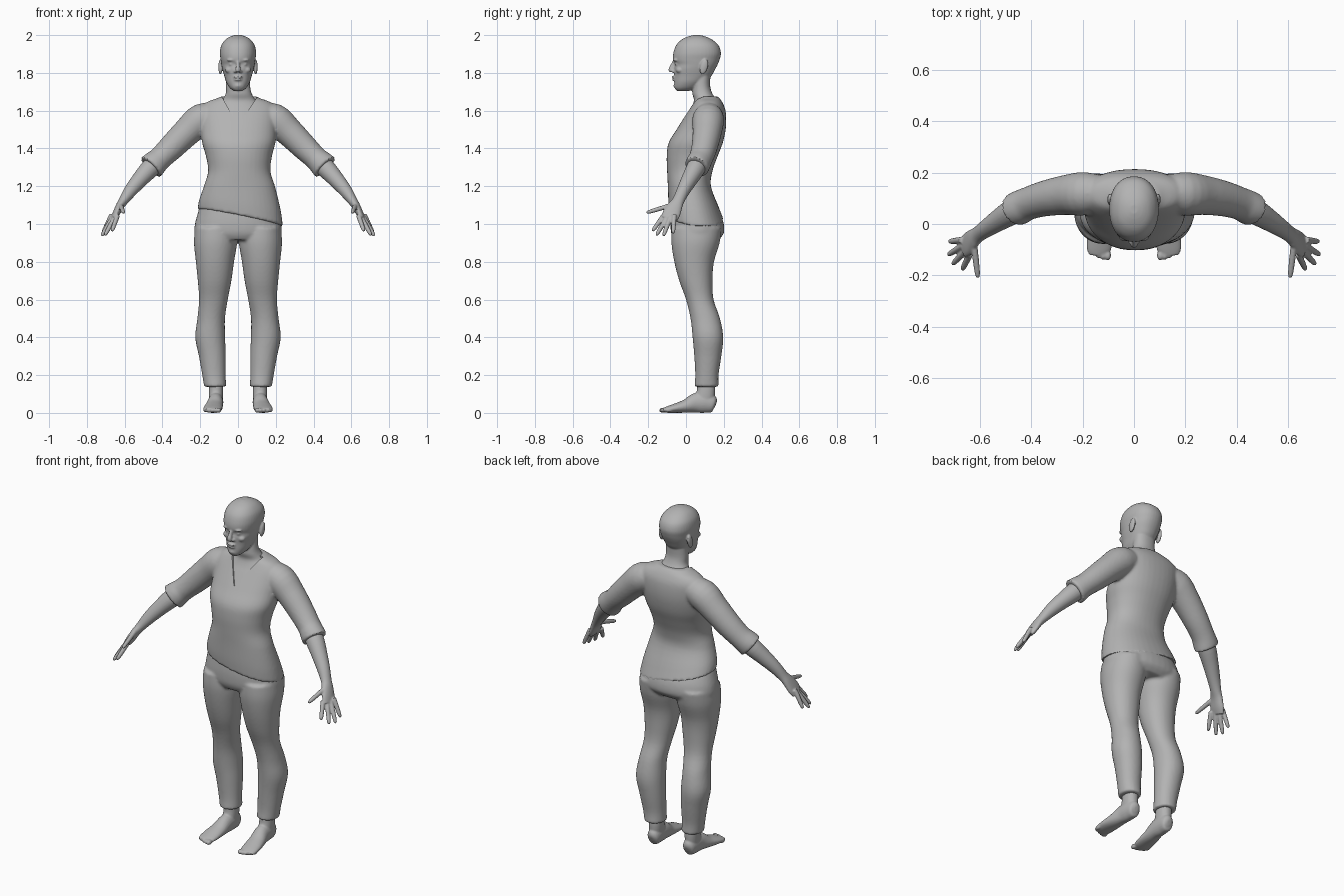
import bpy, bmesh, math
from mathutils import Vector, Matrix

grey = bpy.data.materials.new("soft_grey")
grey.diffuse_color = (0.45, 0.45, 0.45, 1)


def refine(rows, n=4):
    """Catmull-Rom interpolation between profile rows."""
    out = []
    for i in range(len(rows) - 1):
        a, b, c, d = (rows[max(0, min(len(rows) - 1, i + k))] for k in (-1, 0, 1, 2))
        for s in range(n):
            t = s / n
            out.append([0.5 * (2 * q + (r - p) * t + (2 * p - 5 * q + 4 * r - e) * t * t
                               + (3 * q - p - 3 * r + e) * t ** 3)
                        for p, q, r, e in zip(a, b, c, d)])
    return out + [list(rows[-1])]


def skin_rings(bm, rings, sides, power):
    """Bridge (centre, u, v) super-ellipse rings into a closed solid."""
    loops = []
    for centre, u, v in rings:
        loop = []
        for k in range(sides):
            a = 2 * math.pi * k / sides
            c, s = math.cos(a), math.sin(a)
            loop.append(bm.verts.new(centre + u * math.copysign(abs(c) ** (2 / power), c)
                                     + v * math.copysign(abs(s) ** (2 / power), s)))
        loops.append(loop)
    for lo, hi in zip(loops, loops[1:]):
        for k in range(sides):
            j = (k + 1) % sides
            bm.faces.new((lo[k], lo[j], hi[j], hi[k]))
    bm.faces.new(loops[0][::-1])
    bm.faces.new(loops[-1])


def stack(bm, rows, side=1, power=2.2, sides=40):
    """Level rings: z, centre x, front y, back y, half width."""
    skin_rings(bm, [(Vector((side * x, (f + b) / 2, z)), Vector((w, 0, 0)),
                     Vector((0, (b - f) / 2, 0))) for z, x, f, b, w in refine(rows)], sides, power)


def tube(bm, rows, side=1, ref=(0, 1, 0), sides=24):
    """Rings square to a path: x, y, z, radius along ref, other radius."""
    rows = refine([(side * r[0],) + tuple(r[1:]) for r in rows])
    pts = [Vector(r[:3]) for r in rows]
    rings = []
    for i, r in enumerate(rows):
        t = (pts[min(i + 1, len(pts) - 1)] - pts[max(i - 1, 0)]).normalized()
        u = Vector(ref)
        u = (u - t * u.dot(t)).normalized()
        rings.append((pts[i], u * r[3], t.cross(u) * r[4]))
    skin_rings(bm, rings, sides, 2)


def ball(bm, at, radii, tilt=0):
    m = Matrix.Translation(at) @ Matrix.Rotation(tilt, 4, 'X') @ Matrix.Diagonal((*radii, 1))
    bmesh.ops.create_uvsphere(bm, u_segments=16, v_segments=10, radius=1, matrix=m)


def finish(bm, name, voxel, smooth=3, cutter=None):
    """Fuse overlapping solids into one smooth surface."""
    bmesh.ops.recalc_face_normals(bm, faces=bm.faces[:])
    me = bpy.data.meshes.new(name)
    bm.to_mesh(me)
    bm.free()
    ob = bpy.data.objects.new(name, me)
    bpy.context.collection.objects.link(ob)
    rm = ob.modifiers.new("fuse", 'REMESH')
    rm.mode, rm.voxel_size = 'VOXEL', voxel
    sm = ob.modifiers.new("soften", 'SMOOTH')
    sm.factor, sm.iterations = 0.5, smooth
    if cutter:
        cut = ob.modifiers.new("neckline", 'BOOLEAN')
        cut.operation, cut.object, cut.solver = 'DIFFERENCE', cutter, 'EXACT'
    bpy.context.view_layer.update()
    ob.data = bpy.data.meshes.new_from_object(
        ob.evaluated_get(bpy.context.evaluated_depsgraph_get()))
    ob.modifiers.clear()
    ob.data.shade_smooth()
    ob.data.set_sharp_from_angle(angle=math.radians(45))
    ob.data.materials.clear()
    ob.data.materials.append(grey)
    return ob


# head, neck and upper chest
bm = bmesh.new()
stack(bm, [(1.46, .005, -.06, .17, .15), (1.52, .005, -.03, .18, .15), (1.58, .005, .006, .18, .15),
           (1.62, .005, .03, .18, .13), (1.655, .005, .042, .162, .09), (1.69, .004, .034, .14, .069),
           (1.73, 0, .035, .128, .064), (1.79, 0, .04, .13, .062)])
stack(bm, [(1.703, 0, -.045, .01, .02), (1.72, 0, -.06, .06, .043), (1.75, 0, -.062, .10, .062),
           (1.785, 0, -.062, .135, .073), (1.82, 0, -.064, .155, .083), (1.845, 0, -.06, .168, .088),
           (1.87, 0, -.069, .178, .092), (1.905, 0, -.067, .185, .096), (1.945, 0, -.053, .173, .089),
           (1.975, 0, -.025, .14, .068), (1.992, 0, .01, .105, .042), (2.0, 0, .04, .075, .015)])
tube(bm, [(0, -.06, 1.865, .008, .008), (0, -.07, 1.84, .01, .012),
          (0, -.08, 1.817, .014, .013), (0, -.078, 1.805, .01, .009)], ref=(1, 0, 0))
ball(bm, (0, -.064, 1.778), (.026, .012, .006))     # upper lip
ball(bm, (0, -.062, 1.764), (.022, .012, .006))     # lower lip
ball(bm, (0, -.052, 1.732), (.022, .014, .014))     # chin
for s in (-1, 1):
    ball(bm, (s * .014, -.066, 1.808), (.009, .012, .008))               # nostril
    ball(bm, (s * .034, -.052, 1.868), (.026, .016, .007))               # brow
    ball(bm, (s * .034, -.045, 1.845), (.015, .013, .008))               # eyelid
    ball(bm, (s * .045, -.032, 1.815), (.024, .022, .018))               # cheek
    ball(bm, (s * .093, .095, 1.832), (.011, .021, .042), -.25)          # ear
finish(bm, "head_and_neck", .005, 2)

# V-shaped neckline cutter
bm = bmesh.new()
tri = [bm.verts.new(p) for p in ((-.1, -.3, 1.70), (0, -.3, 1.52), (.12, -.3, 1.70))]
ext = bmesh.ops.extrude_face_region(bm, geom=[bm.faces.new(tri)])
bmesh.ops.translate(bm, verts=[v for v in ext['geom'] if isinstance(v, bmesh.types.BMVert)],
                    vec=(0, .39, 0))
bmesh.ops.recalc_face_normals(bm, faces=bm.faces[:])
me = bpy.data.meshes.new("neckline_cutter")
bm.to_mesh(me)
bm.free()
cutter = bpy.data.objects.new("neckline_cutter", me)
cutter.hide_render = True
bpy.context.collection.objects.link(cutter)

# shirt: torso with a slanted hem, plus sleeves
bm = bmesh.new()
stack(bm, [(1.035, .012, -.088, .2, .226), (1.1, .01, -.093, .172, .216), (1.2, .008, -.096, .132, .188),
           (1.28, .007, -.1, .14, .165), (1.36, .005, -.102, .168, .175), (1.43, .004, -.092, .195, .194),
           (1.5, .003, -.05, .21, .2), (1.56, .003, -.013, .213, .203), (1.61, .003, .018, .207, .2),
           (1.645, .003, .038, .192, .168), (1.665, .003, .045, .178, .115),
           (1.675, .003, .046, .168, .095)])
for v in bm.verts:
    t = max(0, min(1, (1.2 - v.co.z) / .165))
    v.co.z -= t * (.2 * v.co.x + .1 * (v.co.y - .055))
for s in (-1, 1):
    tube(bm, [(.10, .125, 1.575, .06, .06), (.19, .118, 1.555, .084, .084), (.27, .112, 1.487, .077, .076),
              (.35, .098, 1.408, .069, .069), (.41, .08, 1.35, .064, .063), (.44, .066, 1.322, .066, .068),
              (.462, .055, 1.3, .065, .073)], s)
finish(bm, "shirt", .008, 4, cutter)
bpy.data.objects.remove(cutter)

# trousers
bm = bmesh.new()
stack(bm, [(1.12, 0, -.07, .14, .195), (1.05, 0, -.079, .182, .215), (1.0, 0, -.082, .2, .228),
           (.95, 0, -.078, .2, .23), (.915, 0, -.06, .17, .2)])
for s in (-1, 1):
    stack(bm, [(.98, .117, -.075, .19, .11), (.9, .119, -.077, .178, .114), (.8, .122, -.062, .148, .101),
               (.7, .124, -.036, .14, .089), (.6, .13, 0, .146, .076), (.5, .142, .024, .18, .073),
               (.4, .147, .035, .197, .079), (.3, .136, .044, .187, .071), (.2, .127, .049, .172, .062),
               (.138, .121, .045, .173, .058)], s, 2.1)
finish(bm, "trousers", .008, 4)

for s, label in ((-1, "right"), (1, "left")):
    # forearm, palm, fingers and thumb
    bm = bmesh.new()
    tube(bm, [(.4, .085, 1.355, .04, .045), (.46, .055, 1.3, .05, .051), (.52, .018, 1.235, .043, .043),
              (.57, -.015, 1.175, .035, .035), (.605, -.04, 1.125, .032, .026),
              (.625, -.057, 1.095, .039, .022), (.645, -.077, 1.055, .047, .019),
              (.66, -.09, 1.025, .042, .014)], s)
    for base, tip in (((.638, -.118, 1.045), (.667, -.178, .962)),
                      ((.652, -.1, 1.035), (.705, -.157, .94)),
                      ((.664, -.083, 1.035), (.722, -.12, .936)),
                      ((.668, -.062, 1.05), (.717, -.068, .95)),
                      ((.622, -.075, 1.1), (.606, -.21, 1.06))):
        a, b = Vector(base), Vector(tip)
        tube(bm, [(*a.lerp(b, t), r, r) for t, r in
                  ((0, .013), (.4, .0125), (.8, .011), (.95, .008), (1, .004))],
             s, ref=(1, 0, 0), sides=12)
    finish(bm, label + "_forearm_and_hand", .0045, 2)

    # bare foot
    bm = bmesh.new()
    tube(bm, [(.115, .157, .042, .012, .016), (.115, .145, .046, .033, .044), (.117, .1, .055, .039, .055),
              (.119, .05, .052, .041, .052), (.126, 0, .036, .046, .036), (.132, -.05, .026, .05, .026),
              (.136, -.095, .018, .048, .018), (.137, -.12, .014, .038, .012)], s, ref=(1, 0, 0))
    stack(bm, [(.2, .118, .06, .15, .036), (.12, .117, .058, .154, .038), (.06, .117, .04, .15, .036)], s)
    for k in range(5):
        ball(bm, (s * (.102 + .018 * k), -.122 + .004 * k * k / 2, .014),
             (.013 - .001 * k, .02, .014 - .001 * k))
    finish(bm, label + "_foot", .005, 2)
